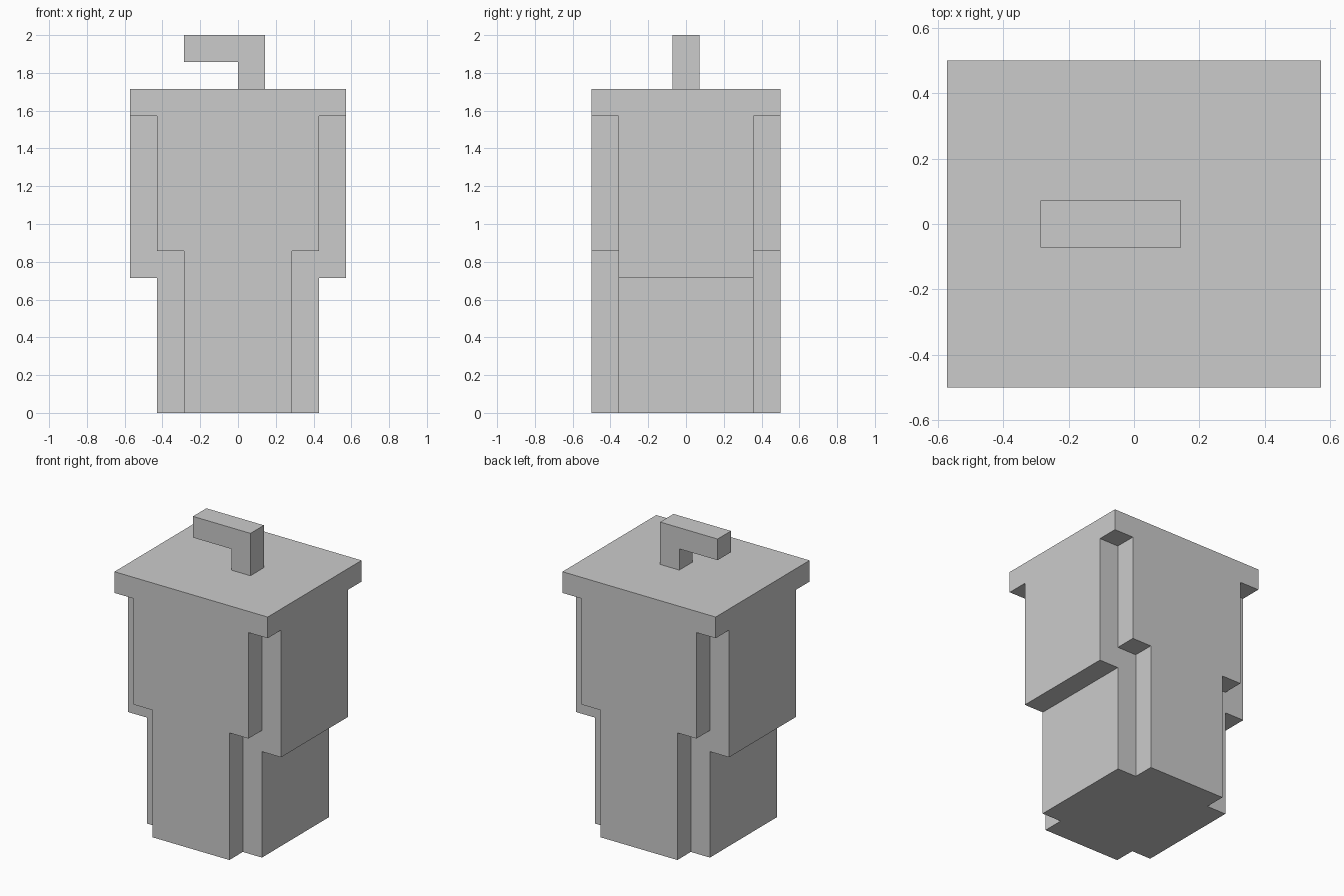
import bpy
import bmesh

if "Cube" in bpy.data.objects:
    bpy.data.objects.remove(bpy.data.objects["Cube"])

U = 1 / 7  # the model sits on a grid of 1/7 unit


def extrude_profile(name, profile, half_depth):
    """Extrude an (x, z) outline, in grid units, symmetrically along y."""
    bm = bmesh.new()
    verts = [bm.verts.new((x * U, -half_depth * U, z * U)) for x, z in profile]
    face = bm.faces.new(verts)
    ext = bmesh.ops.extrude_face_region(bm, geom=[face], use_keep_orig=True)
    moved = [g for g in ext["geom"] if isinstance(g, bmesh.types.BMVert)]
    bmesh.ops.translate(bm, verts=moved, vec=(0, 2 * half_depth * U, 0))
    bmesh.ops.recalc_face_normals(bm, faces=bm.faces)
    mesh = bpy.data.meshes.new(name)
    bm.to_mesh(mesh)
    bm.free()
    obj = bpy.data.objects.new(name, mesh)
    bpy.context.collection.objects.link(obj)
    return obj


def mirrored(half):
    """Complete a right-hand outline with its left-hand reflection."""
    return half + [(-x, z) for x, z in reversed(half)]


# Stepped body, full depth front to back
extrude_profile("body", mirrored([(2, 0), (2, 6), (3, 6), (3, 11)]), 3.5)

# Stepped side panels, set in from the front and back corners
panels = extrude_profile(
    "side_panels",
    [(2, 0), (3, 0), (3, 5), (4, 5), (4, 11), (3, 11), (3, 6), (2, 6)], 2.5)
panels.modifiers.new("mirror", "MIRROR").use_axis[0] = True

# Overhanging top slab
extrude_profile("top_slab", mirrored([(4, 11), (4, 12)]), 3.5)

# Hooked handle on top
extrude_profile("handle", [(0, 12), (1, 12), (1, 14), (-2, 14), (-2, 13), (0, 13)], 0.5)
